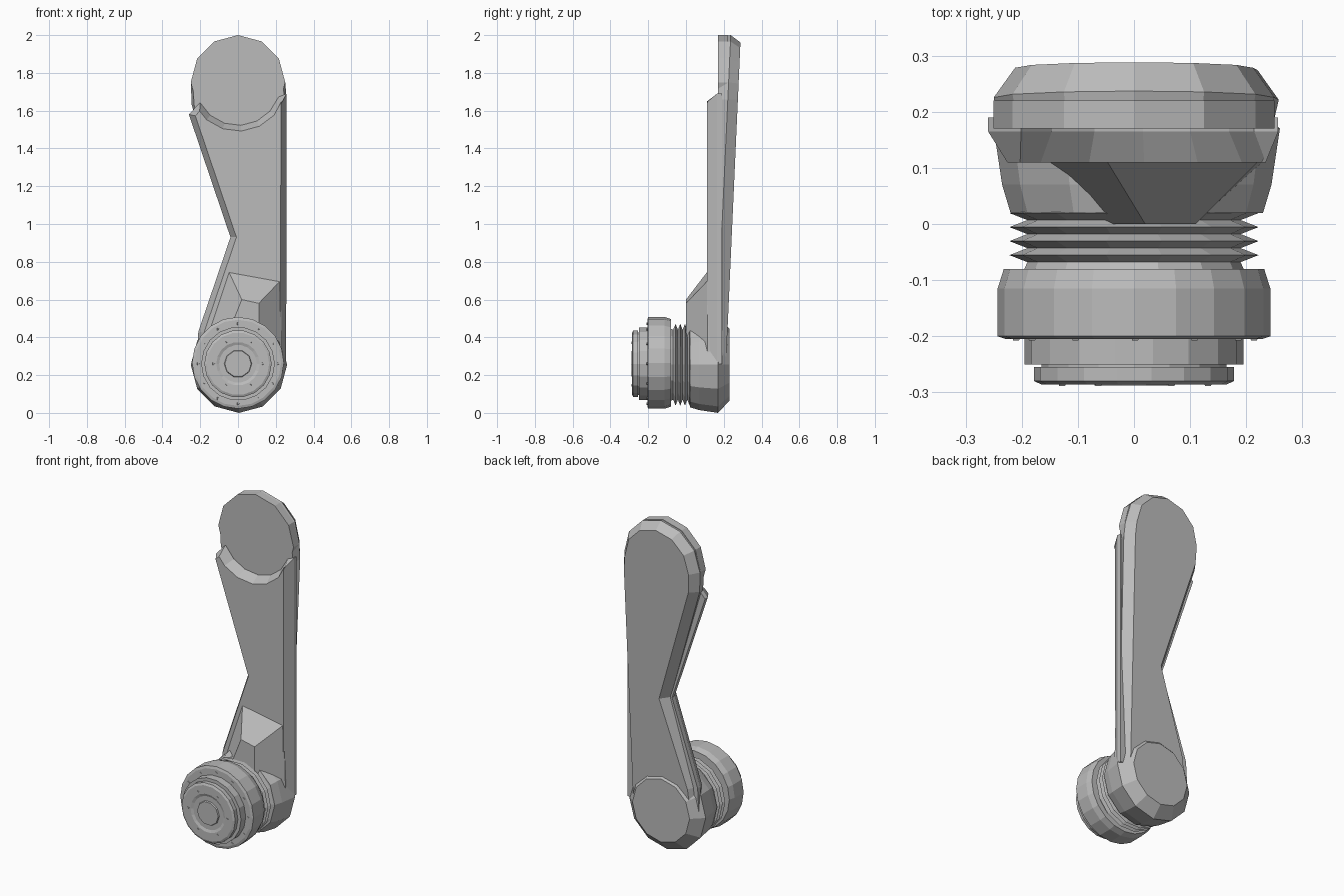
import bpy, bmesh, math
from mathutils import Vector

cube = bpy.data.objects.get("Cube")
if cube:
    bpy.data.objects.remove(cube)

GREY = (0.5, 0.5, 0.5, 1)
mat = bpy.data.materials.new("plain grey")
mat.use_nodes = True
mat.diffuse_color = GREY
mat.node_tree.nodes["Principled BSDF"].inputs["Base Color"].default_value = GREY

HUB_Z = 0.255
DISC_Z = 1.75


def loft(name, rings):
    """Skin rings of 3D points and cap both ends."""
    bm = bmesh.new()
    loops = [[bm.verts.new(p) for p in ring] for ring in rings]
    n = len(loops[0])
    for a, b in zip(loops, loops[1:]):
        for i in range(n):
            j = (i + 1) % n
            bm.faces.new((a[i], a[j], b[j], b[i]))
    bm.faces.new(loops[0])
    bm.faces.new(loops[-1])
    bmesh.ops.recalc_face_normals(bm, faces=bm.faces)
    mesh = bpy.data.meshes.new(name)
    bm.to_mesh(mesh)
    bm.free()
    mesh.materials.append(mat)
    obj = bpy.data.objects.new(name, mesh)
    bpy.context.collection.objects.link(obj)
    return obj


def arc(r, start, end, steps, cx=0.0, cz=DISC_Z):
    angles = [math.radians(start + (end - start) * i / steps) for i in range(steps + 1)]
    return [(cx + r * math.cos(a), cz + r * math.sin(a)) for a in angles]


def lathe(name, profile, sides, x=0.0, z=HUB_Z):
    """Turn a (y, radius) profile about the hub axis."""
    return loft(name, [[(px, y, pz) for px, pz in arc(r, 0, 360, sides, x, z)[:-1]]
                       for y, r in profile])


def inset(outline, d):
    """Move a counter-clockwise outline inward by d with mitred corners."""
    result = []
    for i, p in enumerate(outline):
        p = Vector(p)
        u = (p - Vector(outline[i - 1])).normalized()
        v = (Vector(outline[(i + 1) % len(outline)]) - p).normalized()
        n1, n2 = Vector((-u.y, u.x)), Vector((-v.y, v.x))
        q = p + (n1 + n2) * d / max(1 + n1.dot(n2), 0.5)
        result.append((q.x, q.y))
    return result


def layer(outline, y0, slope=0.0):
    return [(x, y0 + slope * z, z) for x, z in outline]


# Back plate of the arm, leaning slightly back, with the round upper end
plate = ([(-0.22, 0.26), (0.24, 0.26), (0.258, 1.66)]
         + arc(0.25, 0, 180, 6)
         + [(-0.245, 1.63), (-0.03, 0.93), (-0.2, 0.43)])
loft("arm_back_plate", [layer(inset(plate, 0.012), 0.17),
                        layer(plate, 0.145, 0.046),
                        layer(inset(plate, 0.038), 0.2, 0.045)])

# Front beam of the arm, scooped out around the upper disc
beam = ([(-0.22, 0.26), (0.255, 0.26), (0.257, 1.69)]
        + arc(0.228, -20, -152, 6)
        + [(-0.26, 1.58), (-0.04, 0.93), (-0.21, 0.43)])
loft("arm_front_beam", [layer(inset(beam, 0.03), 0.11),
                        layer(beam, 0.165),
                        layer(beam, 0.19)])

# Round pad at the upper end
lathe("upper_disc", [(0.17, 0.25), (0.22, 0.25)], 12, z=DISC_Z)

# Ramp joining the arm to the hub
loft("arm_ramp", [layer([(-0.1, 0.3), (0.11, 0.3), (0.11, 0.58), (0.02, 0.6)], 0.0),
                  layer([(-0.2, 0.3), (0.235, 0.3), (0.225, 0.7), (-0.05, 0.75)], 0.115),
                  layer([(-0.2, 0.3), (0.235, 0.3), (0.225, 0.7), (-0.05, 0.75)], 0.14)])

# Hub: rear cap, ribbed neck, collar and stepped front
lathe("hub_rear_cap", [(0.02, 0.225), (0.07, 0.24), (0.17, 0.255), (0.23, 0.19)], 12, x=0.005)

ribs = [(-0.09, 0.2)]
for k in range(4):
    y = -0.068 + k * 0.025
    ribs += [(y, 0.19), (y + 0.0125, 0.222)]
lathe("hub_ribbed_neck", ribs + [(0.03, 0.19)], 14)

lathe("hub_collar", [(-0.205, 0.228), (-0.2, 0.243), (-0.115, 0.243), (-0.08, 0.232)],
      20, z=0.265)
lathe("hub_front_step", [(-0.25, 0.195), (-0.19, 0.195)], 18, z=0.26)
lathe("hub_front_groove", [(-0.26, 0.165), (-0.24, 0.165)], 16, z=0.26)
lathe("hub_front_cap", [(-0.28, 0.075), (-0.28, 0.1), (-0.286, 0.115), (-0.286, 0.165),
                        (-0.28, 0.178), (-0.255, 0.178)], 18, z=0.26)
lathe("hub_center_button", [(-0.288, 0.07), (-0.275, 0.075)], 10, z=0.26)

# Small studs around the collar and the front cap
for label, count, radius, y in (("collar_stud", 12, 0.212, -0.205),
                                ("cap_stud", 6, 0.13, -0.286)):
    for i in range(count):
        a = 2 * math.pi * i / count
        lathe(f"{label}_{i + 1}", [(y - 0.003, 0.007), (y + 0.005, 0.01)], 3,
              radius * math.cos(a), 0.26 + radius * math.sin(a))
